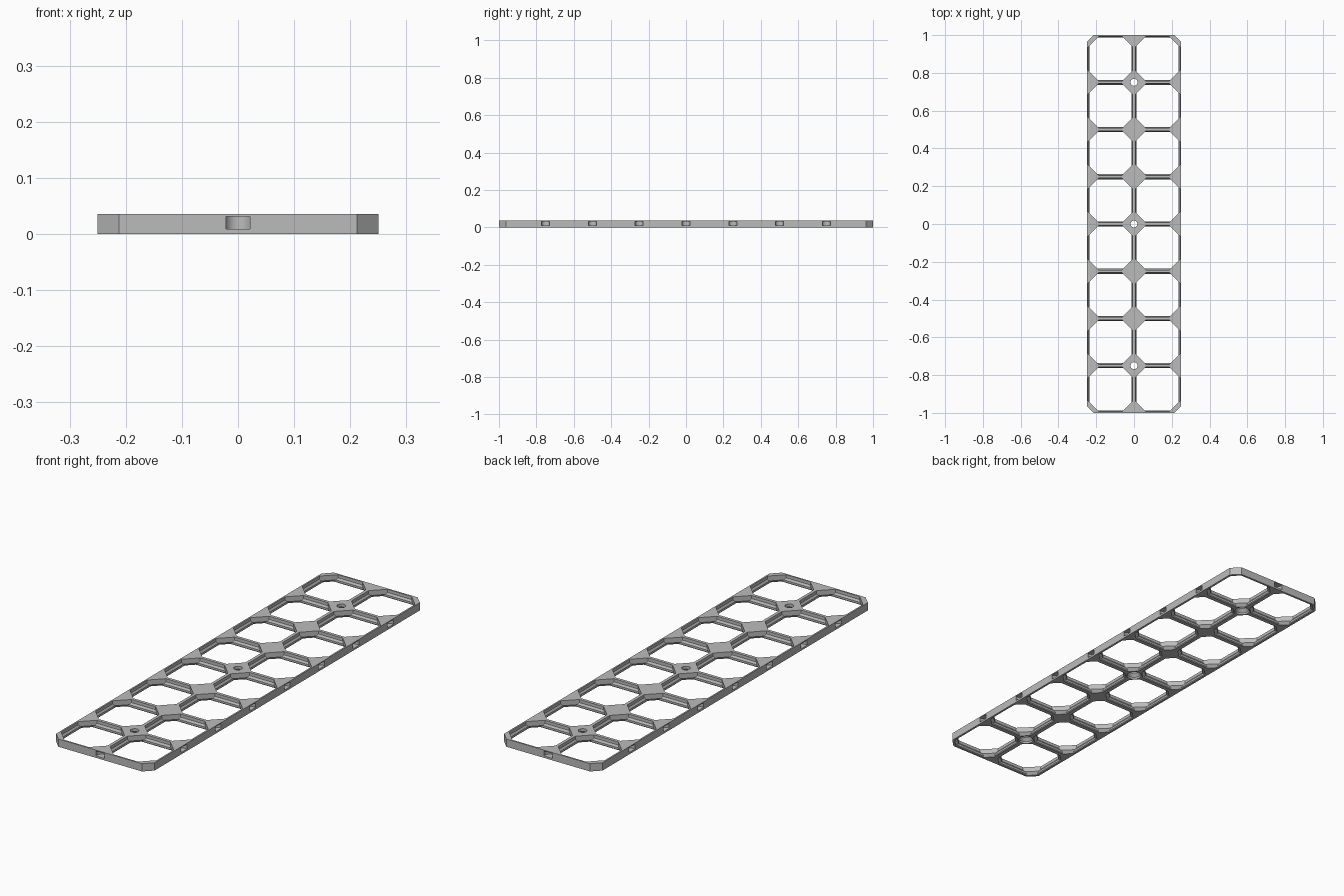
import bpy, bmesh, math

if "Cube" in bpy.data.objects:
    bpy.data.objects.remove(bpy.data.objects["Cube"])

S = 1 / 112            # grid pitch of 28 maps to 0.25 units
PITCH, COLS, ROWS, THICK = 28, 2, 8, 4
HX, HY = COLS * PITCH / 2, ROWS * PITCH / 2


def loft(bm, rings):
    """Closed solid skinned through matching rings of points."""
    loops = [[bm.verts.new([c * S for c in p]) for p in ring] for ring in rings]
    n = len(loops[0])
    for a, b in zip(loops, loops[1:]):
        for i in range(n):
            j = (i + 1) % n
            bm.faces.new((a[i], a[j], b[j], b[i]))
    bm.faces.new(loops[0][::-1])
    bm.faces.new(loops[-1])


def octagon(cx, cy, hx, hy, cut, z):
    """Rectangle with corners chamfered by a given leg length."""
    pts = [(hx, hy - cut), (hx - cut, hy), (cut - hx, hy), (-hx, hy - cut),
           (-hx, cut - hy), (cut - hx, -hy), (hx - cut, -hy), (hx, cut - hy)]
    return [(cx + x, cy + y, z) for x, y in pts]


def circle(cx, cy, r, z, n=40):
    return [(cx + r * math.cos(2 * math.pi * i / n),
             cy + r * math.sin(2 * math.pi * i / n), z) for i in range(n)]


def make_object(name, bm):
    bmesh.ops.recalc_face_normals(bm, faces=bm.faces)
    mesh = bpy.data.meshes.new(name)
    bm.to_mesh(mesh)
    bm.free()
    ob = bpy.data.objects.new(name, mesh)
    bpy.context.collection.objects.link(ob)
    return ob


# Solid board with chamfered outer corners
bm = bmesh.new()
loft(bm, [octagon(0, 0, HX, HY, 4.2, z) for z in (0, THICK)])
board = make_object("grid_board", bm)
grey = bpy.data.materials.new("grey")
grey.diffuse_color = (0.5, 0.5, 0.5, 1)
grey.use_nodes = True
grey.node_tree.nodes["Principled BSDF"].inputs["Base Color"].default_value = grey.diffuse_color
board.data.materials.append(grey)

cut = bmesh.new()

# Cell openings: (height, bar half width, corner web distance along diagonal)
PROFILE = [(-1, 1.1, 4.17), (0, 1.1, 4.17), (0.4, 1.5, 4.57), (1.4, 1.5, 5.57),
           (2.4, 0.8, 5.57), (5, 0.8, 5.57)]
for i in range(COLS):
    for j in range(ROWS):
        cx, cy = (i + 0.5) * PITCH - HX, (j + 0.5) * PITCH - HY
        loft(cut, [octagon(cx, cy, PITCH / 2 - w, PITCH / 2 - w,
                           c * math.sqrt(2) - 2 * w, z) for z, w, c in PROFILE])

# Connector pockets in the outer walls
pockets = [(s * (HX - 1), j * PITCH - HY) for s in (-1, 1) for j in range(1, ROWS)]
pockets += [(i * PITCH - HX, s * (HY - 1)) for s in (-1, 1) for i in range(1, COLS)]
for x, y in pockets:
    loft(cut, [circle(x, y, 2.6, z) for z in (1, 3.5)])

# Countersunk screw holes, with the head side underneath
for y in (-84, 0, 84):
    loft(cut, [circle(0, y, r, z) for z, r in
               ((-1, 3.6), (1, 3.6), (2.55, 2.05), (5, 2.05))])

cutter = make_object("cutter", cut)
cutter.hide_render = True

# Carve the board
mod = board.modifiers.new("openings", "BOOLEAN")
mod.operation = "DIFFERENCE"
mod.solver = "EXACT"
mod.object = cutter
bpy.context.view_layer.objects.active = board
board.select_set(True)
bpy.ops.object.modifier_apply(modifier=mod.name)
bpy.data.objects.remove(cutter)
bpy.ops.object.shade_smooth_by_angle(angle=math.radians(20))
